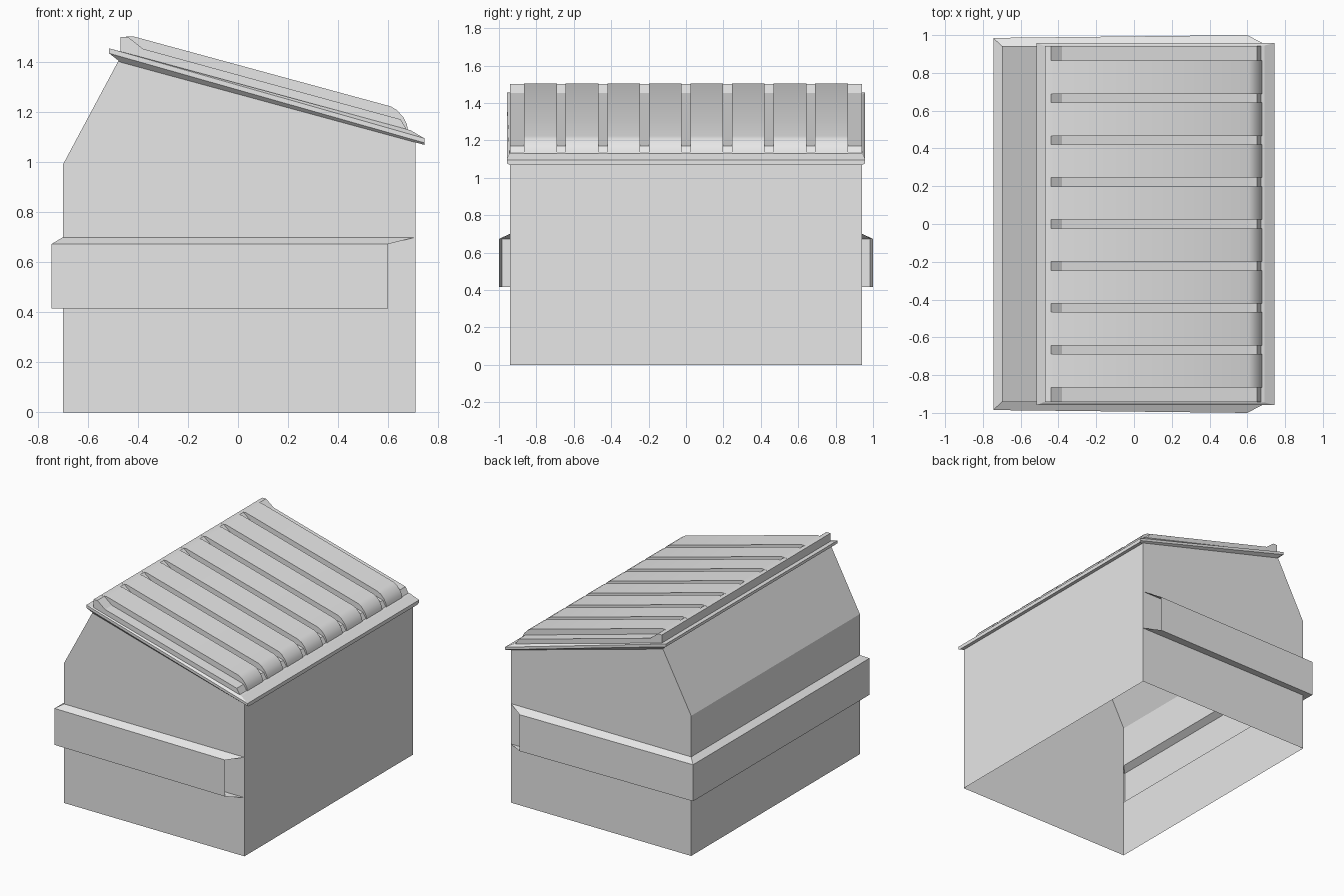
import bpy, bmesh, math

if "Cube" in bpy.data.objects:
    bpy.data.objects.remove(bpy.data.objects["Cube"], do_unlink=True)

grey = bpy.data.materials.new("light_grey")
grey.use_nodes = True
grey.diffuse_color = (0.8, 0.8, 0.8, 1)
grey.node_tree.nodes["Principled BSDF"].inputs["Base Color"].default_value = (0.8, 0.8, 0.8, 1)

SLOPE = -0.272


def lid_z(x, h=0):
    """Height of the sloping lid surface at x, raised by h."""
    return 1.315 + SLOPE * x + h


def loft(name, rings, closed=True, caps=True, skip=(), smooth=False):
    """Skin a list of equal-length rings into a mesh; skip leaves out sides."""
    bm = bmesh.new()
    rows = [[bm.verts.new(p) for p in ring] for ring in rings]
    n = len(rows[0])
    for a, b in zip(rows, rows[1:]):
        for i in range(n if closed else n - 1):
            if i not in skip:
                j = (i + 1) % n
                bm.faces.new((a[i], a[j], b[j], b[i]))
    if caps:
        bm.faces.new(rows[0])
        bm.faces.new(rows[-1])
    bmesh.ops.recalc_face_normals(bm, faces=bm.faces)
    mesh = bpy.data.meshes.new(name)
    bm.to_mesh(mesh)
    bm.free()
    mesh.materials.append(grey)
    obj = bpy.data.objects.new(name, mesh)
    bpy.context.collection.objects.link(obj)
    if smooth:
        bpy.ops.object.select_all(action='DESELECT')
        obj.select_set(True)
        bpy.context.view_layer.objects.active = obj
        bpy.ops.object.shade_smooth_by_angle(angle=math.radians(35))
    return obj


def prism(name, profile, y0, y1, **kw):
    return loft(name, [[(x, y, z) for x, z in profile] for y in (y0, y1)], **kw)


# Bin body: open underneath, on top, and where the band meets the sloped wall
body = [(0.71, 0), (0.71, 1.10), (-0.47, 1.42), (-0.70, 0.99),
        (-0.70, 0.70), (-0.70, 0.415), (-0.70, 0)]
prism("bin_body", body, -0.942, 0.942, skip=(1, 4, 6))

# Raised band wrapping three walls, tapering into the side walls at its ends
half = [((0.71, -0.942), (0.60, -1.0)), ((-0.70, -0.942), (-0.745, -0.985))]
path = half + [tuple((x, -y) for x, y in pair) for pair in reversed(half)]
band = [[(*inner, 0.415), (*outer, 0.415), (*outer, 0.673), (*inner, 0.70)]
        for inner, outer in path]
loft("fork_band", band, closed=False, caps=False)


# Lid plate with chamfered rim
def lid_ring(x0, x1, y, h0, h1):
    return [(x0, -y, lid_z(x0, h0)), (x1, -y, lid_z(x1, h1)),
            (x1, y, lid_z(x1, h1)), (x0, y, lid_z(x0, h0))]


loft("lid_plate", [lid_ring(-0.47, 0.745, 0.942, -0.043, -0.043),
                   lid_ring(-0.515, 0.745, 0.958, -0.02, -0.035),
                   lid_ring(-0.515, 0.745, 0.958, 0, -0.017),
                   lid_ring(-0.48, 0.69, 0.945, 0, 0)])

# Low raised panel: its surface forms the grooves
panel = [(-0.47, -0.01), (-0.47, 0.057), (-0.44, 0.066), (-0.38, 0.035),
         (0.65, 0.033), (0.68, -0.01)]
prism("lid_panel", [(x, lid_z(x, h)) for x, h in panel], -0.942, 0.942)

# Eight ribs running down the lid, rounded over at the low end
rib = [(-0.47, 0), (-0.47, 0.057), (-0.42, 0.074), (0.61, 0.074),
       (0.635, 0.066), (0.66, 0.045), (0.675, 0.02), (0.68, -0.01)]
for i in range(8):
    y = (i - 3.5) * 0.222
    prism(f"lid_rib_{i + 1}", [(x, lid_z(x, h)) for x, h in rib],
          y - 0.088, y + 0.088, smooth=True)
